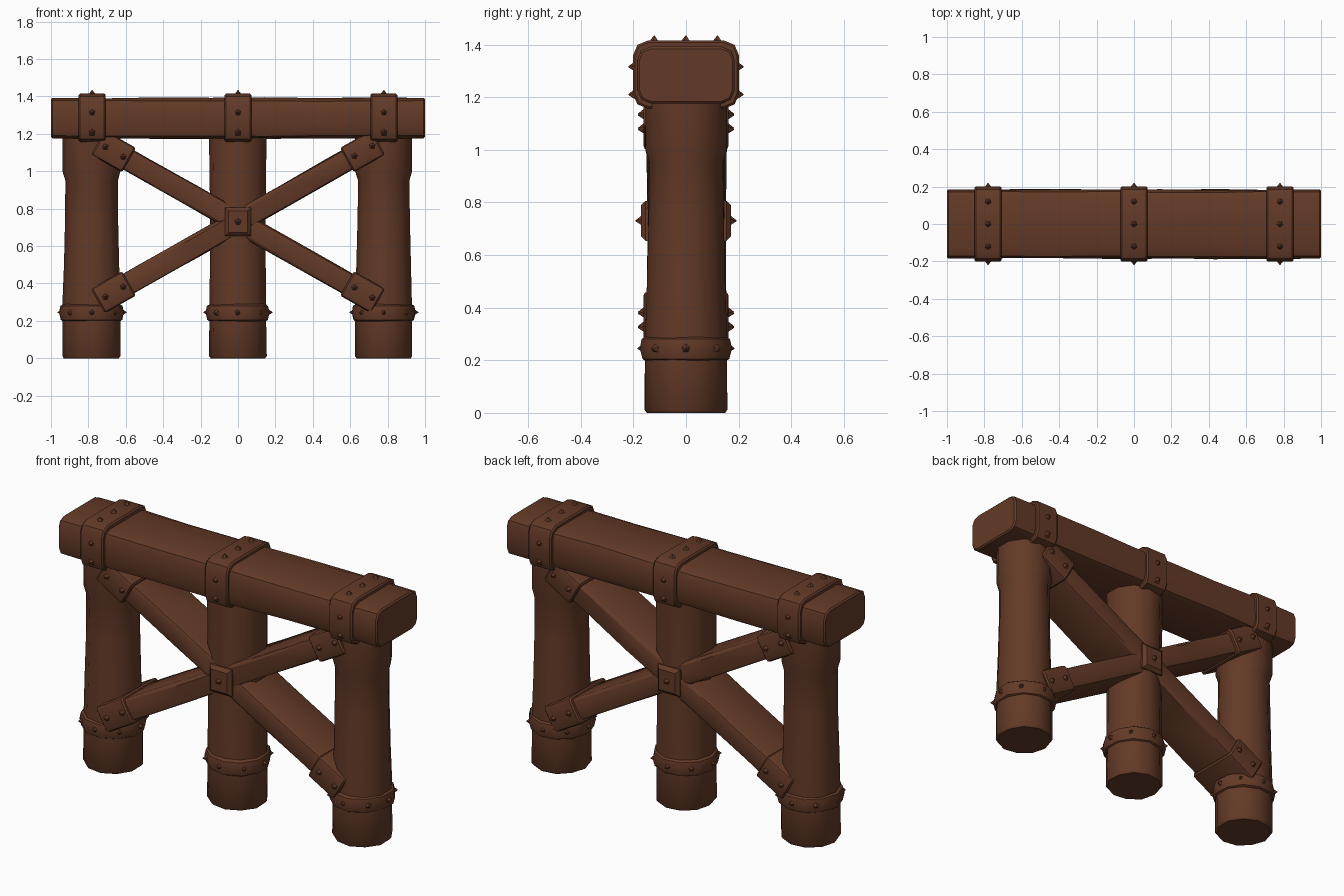
import bpy, bmesh, math, random
from mathutils import Matrix, Vector

random.seed(4)
cube = bpy.data.objects.get("Cube")
if cube:
    bpy.data.objects.remove(cube, do_unlink=True)

wood = bpy.data.materials.new("dark_brown_wood")
wood.use_nodes = True
COLOR = (0.125, 0.042, 0.02, 1)
wood.diffuse_color = COLOR
shader = wood.node_tree.nodes["Principled BSDF"]
shader.inputs["Base Color"].default_value = COLOR
shader.inputs["Roughness"].default_value = 0.9

POST_X = (-0.78, 0, 0.78)
SLOPE = math.radians(29.5)
CROSS_Z = 0.73


def finish(name, bm, angle=32):
    bmesh.ops.recalc_face_normals(bm, faces=bm.faces)
    mesh = bpy.data.meshes.new(name)
    bm.to_mesh(mesh)
    bm.free()
    mesh.materials.append(wood)
    obj = bpy.data.objects.new(name, mesh)
    bpy.context.collection.objects.link(obj)
    bpy.ops.object.select_all(action='DESELECT')
    obj.select_set(True)
    bpy.context.view_layer.objects.active = obj
    bpy.ops.object.shade_smooth_by_angle(angle=math.radians(angle))
    return obj


def block(name, size, matrix, bevel, cuts=0, wobble=0.0):
    """Chamfered timber, optionally divided along its length and made uneven."""
    bm = bmesh.new()
    bmesh.ops.create_cube(bm, size=1)
    bmesh.ops.scale(bm, vec=size, verts=bm.verts)
    long_edges = [e for e in bm.edges
                  if abs(e.verts[0].co.x - e.verts[1].co.x) > size[0] / 2]
    bmesh.ops.bevel(bm, geom=long_edges, offset=bevel, segments=2,
                    profile=0.5, affect='EDGES')
    for i in range(cuts):
        x = size[0] * ((i + 1) / (cuts + 1) - 0.5)
        bmesh.ops.bisect_plane(bm, geom=bm.verts[:] + bm.edges[:] + bm.faces[:],
                               plane_co=(x, 0, 0), plane_no=(1, 0, 0))
    rim = [e for e in bm.edges if len(e.link_faces) == 2
           and e.calc_face_angle(0) > math.radians(60)]
    bmesh.ops.bevel(bm, geom=rim, offset=0.008, segments=1, affect='EDGES')
    for v in bm.verts:
        if abs(v.co.x) < size[0] * 0.48:
            v.co += Vector((0, random.uniform(-wobble, wobble),
                            random.uniform(-wobble, wobble)))
    bmesh.ops.transform(bm, matrix=matrix, verts=bm.verts)
    return finish(name, bm)


def studs(name, places, radius=0.024, height=0.028):
    """Small pointed nail heads, given as (position, outward direction)."""
    bm = bmesh.new()
    for pos, out in places:
        turn = Vector(out).to_track_quat('Z', 'Y').to_matrix().to_4x4()
        bmesh.ops.create_cone(bm, cap_ends=True, segments=5, radius1=radius,
                              radius2=0.002, depth=height,
                              matrix=Matrix.Translation(pos) @ turn)
    return finish(name, bm)


def lathe(name, x, profile, sides=11, wobble=0.0):
    bm = bmesh.new()
    rings = []
    lumps = [random.uniform(-wobble, wobble) for _ in range(sides)]
    for r, z in profile:
        ring = []
        for i in range(sides):
            a = math.tau * (i + 0.5) / sides
            rr = r + lumps[i] + random.uniform(-wobble, wobble) * 0.4
            ring.append(bm.verts.new((x + rr * math.cos(a), rr * math.sin(a), z)))
        rings.append(ring)
    for low, high in zip(rings, rings[1:]):
        for i in range(sides):
            j = (i + 1) % sides
            bm.faces.new((low[i], low[j], high[j], high[i]))
    bm.faces.new(rings[0][::-1])
    bm.faces.new(rings[-1])
    return finish(name, bm, 40)


# Top beam
block("top_beam", (2, 0.37, 0.216), Matrix.Translation((0, 0, 1.284)),
      0.05, cuts=6, wobble=0.004)

# Posts, their foot collars and the straps over the beam
side_profile = [(0.148, 0), (0.157, 0.012), (0.156, 0.22), (0.156, 0.3), (0.149, 0.5),
                (0.143, 0.75), (0.141, 0.95), (0.155, 1.0), (0.155, 1.2)]
mid_profile = [(0.148, 0), (0.157, 0.012), (0.154, 0.25), (0.151, 0.7), (0.157, 1.2)]
collar_profile = [(0.148, 0.195), (0.165, 0.205), (0.174, 0.245),
                  (0.167, 0.28), (0.148, 0.292)]
for label, x in zip(("right", "middle", "left"), POST_X):
    lathe(label + "_post", x, side_profile if x else mid_profile, wobble=0.003)
    lathe(label + "_foot_collar", x, collar_profile, wobble=0.003)
    ring = []
    for i in range(8):
        d = Vector((math.cos(math.tau * i / 8), math.sin(math.tau * i / 8), 0))
        ring.append((d * 0.172 + Vector((x, 0, 0.245)), d))
    studs(label + "_collar_studs", ring, 0.02, 0.024)

    block(label + "_beam_strap", (0.145, 0.402, 0.258),
          Matrix.Translation((x, 0, 1.286)), 0.055)
    nails = [((x, y, 1.42), (0, 0, 1)) for y in (-0.12, 0, 0.12)]
    nails += [((x, s * 0.205, z), (0, s, 0)) for s in (-1, 1) for z in (1.21, 1.315)]
    studs(label + "_strap_studs", nails)

# Crossed braces with a cuff at each end
for label, sign in (("rising", 1), ("falling", -1)):
    tilt = (Matrix.Translation((0, 0, CROSS_Z))
            @ Matrix.Rotation(-sign * SLOPE, 4, 'Y'))
    block(label + "_brace", (1.72, 0.286 + sign * 0.004, 0.118), tilt,
          0.016, cuts=5, wobble=0.003)
    for end_name, end in (("left", 1), ("right", -1)):
        cuff = tilt @ Matrix.Translation((end * 0.765, 0, 0))
        block(f"{label}_brace_{end_name}_cuff", (0.19, 0.325, 0.15), cuff, 0.02)
        nails = [(cuff @ Vector((dx, s * 0.168, 0)), (0, s, 0))
                 for s in (-1, 1) for dx in (-0.05, 0.06)]
        studs(f"{label}_brace_{end_name}_cuff_studs", nails)

# Plates where the braces cross, front and back
for label, s in (("front", -1), ("back", 1)):
    bm = bmesh.new()
    bmesh.ops.create_cube(bm, size=1)
    bmesh.ops.scale(bm, vec=(0.138, 0.06, 0.152), verts=bm.verts)
    outer = [f for f in bm.faces if f.normal.y * s > 0.9]
    edges = list({e for f in outer for e in f.edges})
    bmesh.ops.bevel(bm, geom=edges, offset=0.018, segments=1, affect='EDGES')
    bmesh.ops.translate(bm, vec=(0, s * 0.142, CROSS_Z), verts=bm.verts)
    finish(label + "_cross_plate", bm)
    studs(label + "_plate_stud", [((0, s * 0.178, CROSS_Z), (0, s, 0))])
